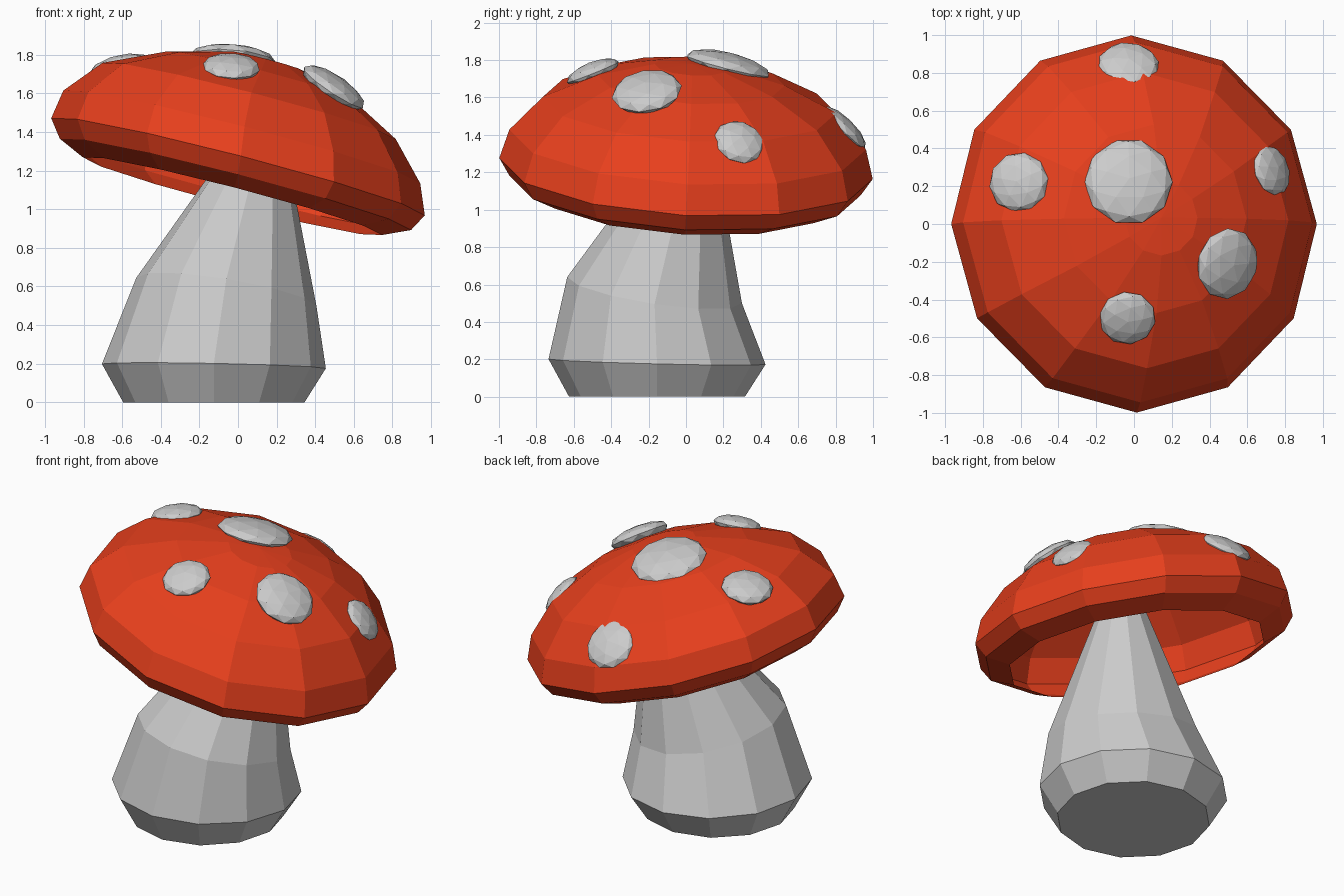
import bpy, bmesh
from math import cos, sin, pi
from mathutils import Vector, Matrix

if "Cube" in bpy.data.objects:
    bpy.data.objects.remove(bpy.data.objects["Cube"])

SIDES = 12


def loft(name, rings, close_bottom=False, close_top=False, apex=None):
    """Join rings of 12 points, listed bottom to top, with flat faces."""
    bm = bmesh.new()
    loops = [[bm.verts.new(p) for p in ring] for ring in rings]
    for a, b in zip(loops, loops[1:]):
        for i in range(SIDES):
            j = (i + 1) % SIDES
            bm.faces.new((a[i], a[j], b[j], b[i]))
    if close_bottom:
        bm.faces.new(loops[0][::-1])
    if close_top:
        bm.faces.new(loops[-1])
    if apex is not None:
        tip = bm.verts.new(apex)
        for i in range(SIDES):
            bm.faces.new((loops[-1][i], loops[-1][(i + 1) % SIDES], tip))
    mesh = bpy.data.meshes.new(name)
    bm.to_mesh(mesh)
    bm.free()
    obj = bpy.data.objects.new(name, mesh)
    bpy.context.collection.objects.link(obj)
    return obj


def circle():
    return [(cos(2 * pi * i / SIDES), sin(2 * pi * i / SIDES)) for i in range(SIDES)]


# Stem: centre x, y, z, radius, slope of the ring in x and y
stem_rings = []
for cx, cy, cz, r, sx, sy in [(-.125, -.155, 0, .47, 0, 0),
                              (-.125, -.155, .187, .58, -.02, -.025),
                              (-.06, -.168, .57, .467, -.16, -.15),
                              (.135, .04, 1.41, .10, -.26, -.1)]:
    stem_rings.append([(cx + r * c, cy + r * s, cz + r * (c * sx + s * sy))
                       for c, s in circle()])
loft("stem", stem_rings, close_bottom=True, close_top=True)

# Cap: hollow shell with an inturned rounded lip, tilted to the right and slightly back
axis = Vector((.26, .06, 1)).normalized()
u = Vector((1, 0, -.26)).normalized()
v = axis.cross(u)
centre = Vector((0, 0, 1.22))


def cap_point(x, y, h):
    return centre + u * x + v * y + axis * h


# radius, height along the axis, sideways offset
profile = [(.80, -.155, .01), (.94, -.092, .01), (1, 0, 0), (.955, .155, -.02),
           (.785, .345, -.03), (.5, .485, -.01), (.2, .567, 0)]
cap_rings = [[cap_point(off + r * c, r * s, h) for c, s in circle()]
             for r, h, off in profile]
cap = loft("cap", cap_rings, apex=cap_point(0, 0, .578))
red = bpy.data.materials.new("cap_red")
red.diffuse_color = (.8, .05, .012, 1)
red.use_nodes = True
red.node_tree.nodes["Principled BSDF"].inputs["Base Color"].default_value = red.diffuse_color
cap.data.materials.append(red)

# Spots: flattened faceted balls; position, outward direction, radius
spots = [((-.03, .225, 1.77), (.08, .25, 1), .235),
         ((-.61, .22, 1.74), (-.22, .12, 1), .16),
         ((-.03, .837, 1.437), (.08, .95, 1), .165),
         ((.725, .285, 1.36), (.8, .28, .65), .14),
         ((.495, -.21, 1.63), (.55, -.15, .83), .19),
         ((-.035, -.498, 1.735), (.05, -.4, 1), .15)]
for n, (pos, normal, r) in enumerate(spots, 1):
    turn = Vector(normal).to_track_quat('Z', 'Y').to_matrix().to_4x4()
    bm = bmesh.new()
    bmesh.ops.create_icosphere(
        bm, subdivisions=2, radius=1,
        matrix=Matrix.Translation(pos) @ turn @ Matrix.Diagonal((r, r, .03 + r * .17, 1)))
    mesh = bpy.data.meshes.new(f"spot_{n}")
    bm.to_mesh(mesh)
    bm.free()
    bpy.context.collection.objects.link(bpy.data.objects.new(f"spot_{n}", mesh))
